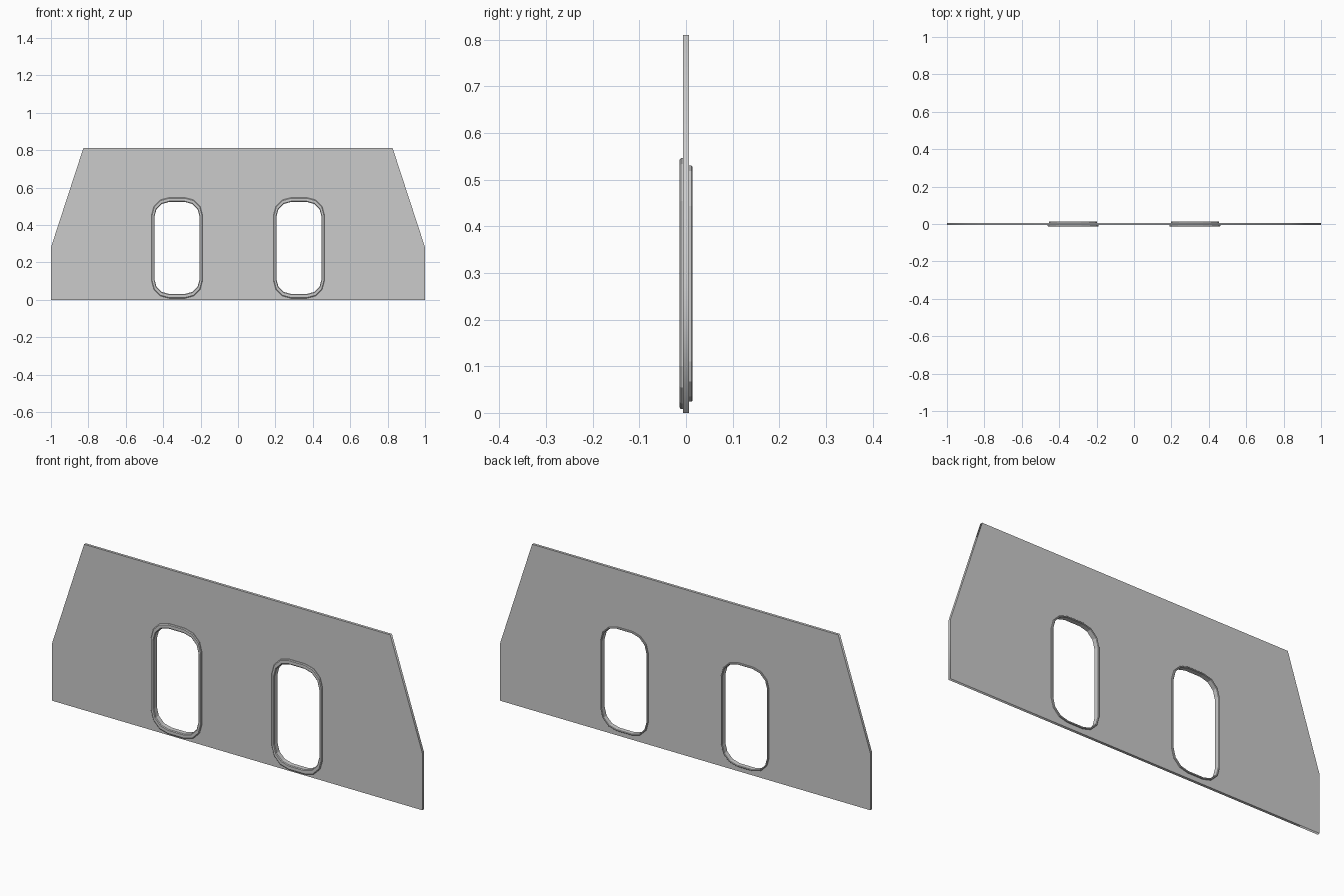
import bpy, bmesh, math

if "Cube" in bpy.data.objects:
    bpy.data.objects.remove(bpy.data.objects["Cube"])

CX, CZ = 0.326, 0.277      # window centre
T = 0.0065                 # half thickness of the plate
SEG = 3                    # segments per rounded corner


def rounded(hx, hz, r, cx=0.0, cz=0.0):
    """Rounded rectangle outline in the x-z plane."""
    pts = []
    for k, (sx, sz) in enumerate([(1, 1), (-1, 1), (-1, -1), (1, -1)]):
        for i in range(SEG + 1):
            a = math.pi / 2 * (k + i / SEG)
            pts.append((cx + sx * (hx - r) + r * math.cos(a),
                        cz + sz * (hz - r) + r * math.sin(a)))
    return pts


def make_panel():
    """Flat plate with window holes, from a filled and extruded 2D curve."""
    cu = bpy.data.curves.new("wall_panel", 'CURVE')
    cu.dimensions = '2D'
    cu.fill_mode = 'BOTH'
    cu.extrude = T
    half = [(1, 0), (1, 0.28), (0.827, 0.81)]
    outline = half + [(-x, z) for x, z in reversed(half)]
    holes = [rounded(0.124, 0.249, 0.083, s * CX, CZ) for s in (-1, 1)]
    for pts in [outline] + holes:
        sp = cu.splines.new('POLY')
        sp.points.add(len(pts) - 1)
        for p, (x, z) in zip(sp.points, pts):
            p.co = (x, z, 0, 1)
        sp.use_cyclic_u = True
    ob = bpy.data.objects.new("wall_panel", cu)
    bpy.context.collection.objects.link(ob)
    ob.rotation_euler.x = math.pi / 2
    bpy.context.view_layer.objects.active = ob
    ob.select_set(True)
    bpy.ops.object.convert(target='MESH')
    bpy.context.object.name = "wall_panel"


def make_frame(name, cx):
    """Window frame: wide flange in front, lining, thin lip at the back."""
    # cross-section: half width, half height, corner radius, y
    section = [(0.136, 0.269, 0.092, -T + 0.001), (0.136, 0.269, 0.092, -0.011),
               (0.133, 0.265, 0.090, -0.014), (0.124, 0.250, 0.083, -0.014),
               (0.121, 0.246, 0.080, -0.011), (0.121, 0.246, 0.080, 0.012),
               (0.123, 0.248, 0.082, 0.014), (0.126, 0.251, 0.084, 0.014),
               (0.128, 0.253, 0.086, 0.012), (0.128, 0.253, 0.086, T - 0.001)]
    bm = bmesh.new()
    rings = [[bm.verts.new((x, y, z)) for x, z in rounded(hx, hz, r, cx, CZ)]
             for hx, hz, r, y in section]
    n = len(rings[0])
    for a, b in zip(rings, rings[1:] + rings[:1]):
        for i in range(n):
            j = (i + 1) % n
            bm.faces.new((a[i], a[j], b[j], b[i]))
    bmesh.ops.recalc_face_normals(bm, faces=bm.faces)
    me = bpy.data.meshes.new(name)
    bm.to_mesh(me)
    bm.free()
    bpy.context.collection.objects.link(bpy.data.objects.new(name, me))


make_panel()
make_frame("window_frame_left", -CX)
make_frame("window_frame_right", CX)
